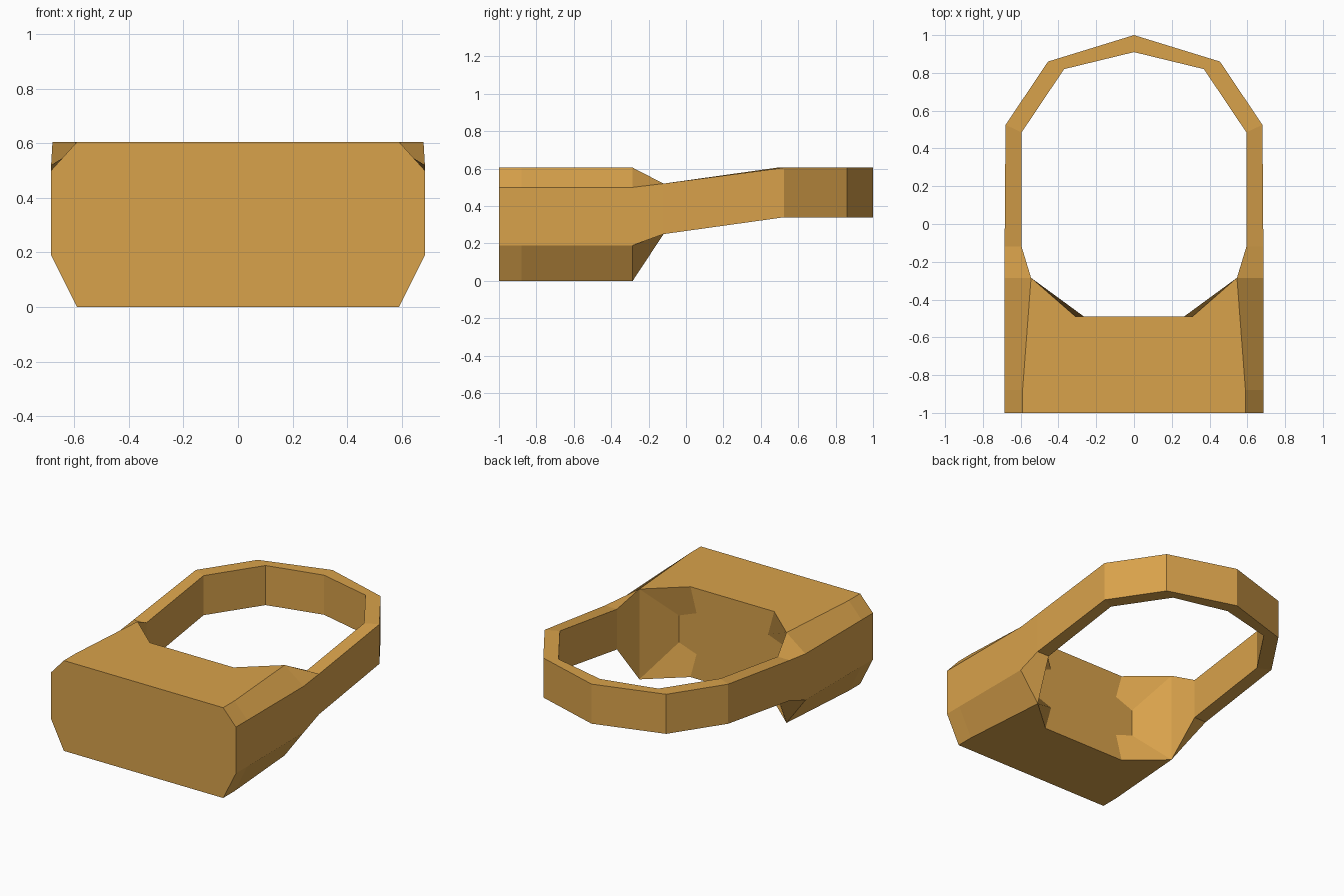
import bpy, bmesh

cube = bpy.data.objects.get("Cube")
if cube:
    bpy.data.objects.remove(cube, do_unlink=True)

# Material
gold = bpy.data.materials.new("warm gold")
gold.use_nodes = True
colour = (0.69, 0.36, 0.07, 1)
gold.diffuse_color = colour
gold.node_tree.nodes["Principled BSDF"].inputs["Base Color"].default_value = colour

TOP, FRONT, WALL = 0.605, -1.0, -0.49
bm = bmesh.new()


def vert(x, y, z):
    return bm.verts.new((x, y, z))


def section(inner, outer, top_in, top_out, low_out, low_in):
    """Four corners of the half ring at one station: inner top round to inner bottom."""
    return [vert(*inner, top_in), vert(*outer, top_out),
            vert(*outer, low_out), vert(*inner, low_in)]


# Stations from the flat front, through the shoulder, round to the back of the band
front = section((0.59, FRONT), (0.685, FRONT), TOP, 0.5, 0.19, 0)
bend = section((0.59, -0.88), (0.685, -0.88), TOP, 0.5, 0.19, 0)
shoulder = section((0.545, -0.285), (0.685, -0.285), TOP, 0.5, 0.19, 0)
neck = section((0.595, -0.12), (0.685, -0.12), 0.52, 0.52, 0.25, 0.25)
side = section((0.595, 0.485), (0.68, 0.525), TOP, TOP, 0.34, 0.34)
corner = section((0.37, 0.82), (0.455, 0.86), TOP, TOP, 0.34, 0.34)
back = section((0, 0.91), (0, 1), TOP, TOP, 0.34, 0.34)
stations = [front, bend, shoulder, neck, side, corner, back]

# Top, outer and lower strips, with the inner strip on the open band only
for i, (a, b) in enumerate(zip(stations, stations[1:])):
    for k in range(4 if i > 1 else 3):
        n = (k + 1) % 4
        bm.faces.new((a[k], a[n], b[n], b[k]))

# Finger-side wall of the head with notched corners
mid_top, mid_low = vert(0, WALL, TOP), vert(0, WALL, 0)
front_top, front_low = vert(0, FRONT, TOP), vert(0, FRONT, 0)
rim_top, rim_low = vert(0.31, WALL, TOP), vert(0.31, WALL, 0)
notch_top, notch_low = vert(0.265, WALL, 0.44), vert(0.265, WALL, 0.165)
tip_top, tip_low = vert(0.395, WALL, 0.39), vert(0.395, WALL, 0.21)
bm.faces.new((mid_top, rim_top, notch_top, tip_top,
              tip_low, notch_low, rim_low, mid_low))

# Sloping facets between the wall and the shoulder
edge_top, edge_low = shoulder[0], shoulder[3]
bm.faces.new((edge_top, tip_top, notch_top, rim_top))
bm.faces.new((edge_low, rim_low, notch_low, tip_low))
bm.faces.new((edge_top, edge_low, tip_low, tip_top))

# Flat top, underside and front of the head
bm.faces.new((front_top, front[0], bend[0], edge_top, rim_top, mid_top))
bm.faces.new((front_low, mid_low, rim_low, edge_low, bend[3], front[3]))
bm.faces.new((front_top, front_low, front[3], front[2], front[1], front[0]))

bmesh.ops.recalc_face_normals(bm, faces=bm.faces[:])
# Make sure the flat top points upward
bm.faces.ensure_lookup_table()
if max(bm.faces, key=lambda f: f.calc_center_median().y).normal.y < -0.5:
    bmesh.ops.reverse_faces(bm, faces=bm.faces[:])
top_face = next(f for f in bm.faces if front_top in f.verts and rim_top in f.verts)
if top_face.normal.z < 0:
    bmesh.ops.reverse_faces(bm, faces=bm.faces[:])

mesh = bpy.data.meshes.new("signet_ring")
bm.to_mesh(mesh)
bm.free()
mesh.materials.append(gold)
ring = bpy.data.objects.new("signet_ring", mesh)
bpy.context.collection.objects.link(ring)

# Other half
mirror = ring.modifiers.new("mirror", 'MIRROR')
mirror.use_clip = True
mirror.merge_threshold = 0.001
